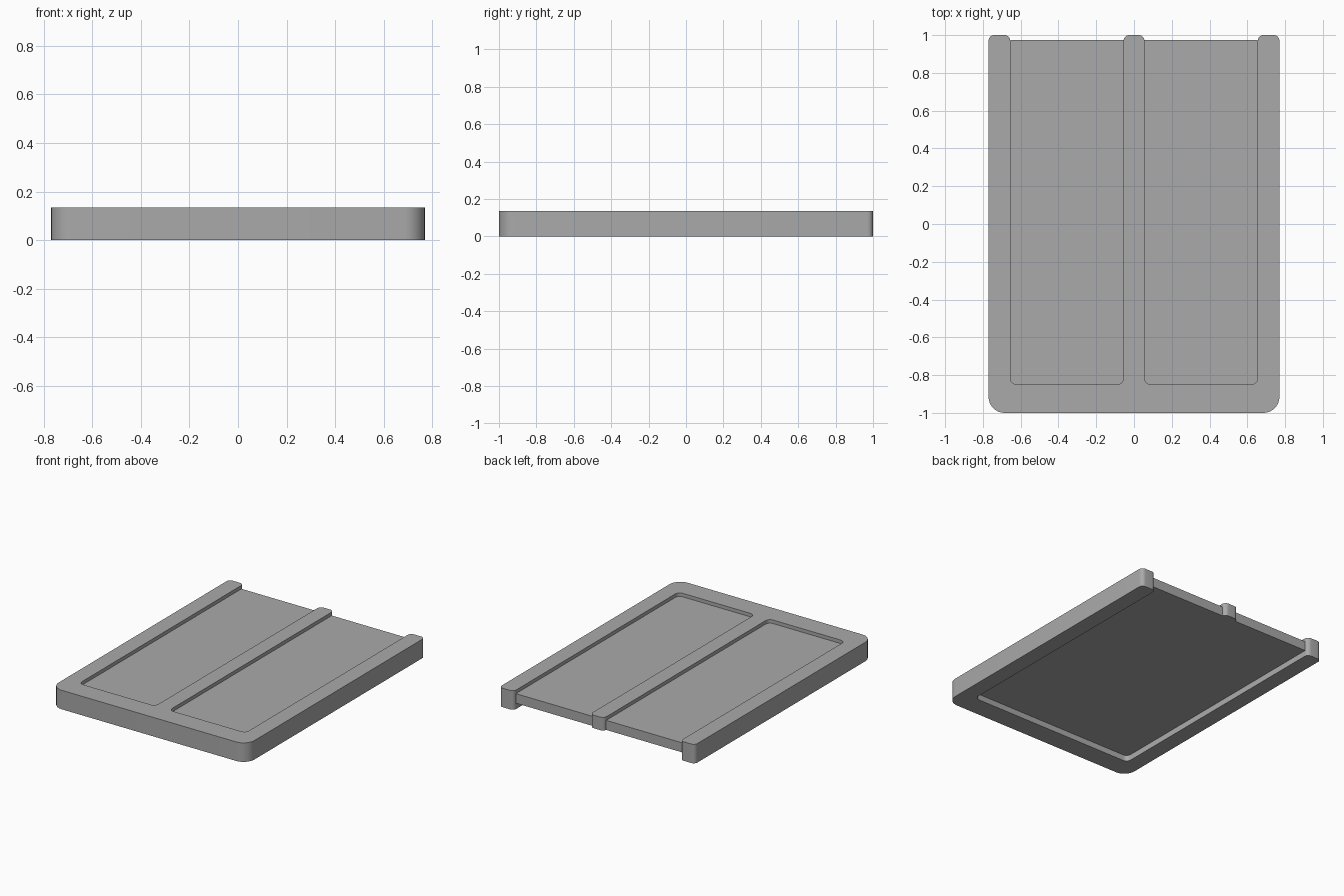
import bpy, bmesh, math
from mathutils import Vector

cube = bpy.data.objects.get("Cube")
if cube:
    bpy.data.objects.remove(cube, do_unlink=True)

grey = bpy.data.materials.new("mid_grey")
grey.use_nodes = True
colour = (0.4, 0.4, 0.4, 1)
grey.diffuse_color = colour
grey.node_tree.nodes["Principled BSDF"].inputs["Base Color"].default_value = colour

WIDTH, RAIL, BAR = 0.77, 0.655, 0.055     # half widths
FRONT, LIP, BACK, PANEL_BACK = -1, -0.85, 1, 0.975
TOP, PANEL_TOP, UNDERSIDE = 0.135, 0.11, 0.042
FILLET, END = 0.035, 0.03


def rounded(corners, steps=8):
    """Outline with a tangent arc at every (x, y, radius) corner."""
    points = []
    for i, (x, y, r) in enumerate(corners):
        p = Vector((x, y))
        if r == 0:
            points.append(p)
            continue
        a = (Vector(corners[i - 1][:2]) - p).normalized()
        b = (Vector(corners[(i + 1) % len(corners)][:2]) - p).normalized()
        # all corners are right angles
        centre = p + (a + b) * r
        for k in range(steps + 1):
            t = math.pi / 2 * k / steps
            points.append(centre - b * r * math.cos(t) - a * r * math.sin(t))
    return points


def prism(name, corners, z0, z1):
    bm = bmesh.new()
    face = bm.faces.new([bm.verts.new((p.x, p.y, z0)) for p in rounded(corners)])
    out = bmesh.ops.extrude_face_region(bm, geom=[face], use_keep_orig=True)
    verts = [g for g in out["geom"] if isinstance(g, bmesh.types.BMVert)]
    bmesh.ops.translate(bm, verts=verts, vec=(0, 0, z1 - z0))
    bmesh.ops.recalc_face_normals(bm, faces=bm.faces)
    mesh = bpy.data.meshes.new(name)
    bm.to_mesh(mesh)
    bm.free()
    mesh.materials.append(grey)
    obj = bpy.data.objects.new(name, mesh)
    bpy.context.collection.objects.link(obj)
    bpy.ops.object.select_all(action='DESELECT')
    obj.select_set(True)
    bpy.context.view_layer.objects.active = obj
    bpy.ops.object.shade_smooth_by_angle(angle=math.radians(30))
    return obj


# Three-sided outer frame, open at the back
prism("outer_frame", [
    (-WIDTH, FRONT, 0.085), (WIDTH, FRONT, 0.085),
    (WIDTH, BACK, END), (RAIL, BACK, END),
    (RAIL, LIP, FILLET), (-RAIL, LIP, FILLET),
    (-RAIL, BACK, END), (-WIDTH, BACK, END)], 0, TOP)

# Centre divider, flared where it meets the front of the frame
FLARE = BAR + FILLET
prism("centre_divider", [
    (-FLARE, LIP, 0), (FLARE, LIP, 0), (BAR, LIP, FILLET),
    (BAR, BACK, END), (-BAR, BACK, END), (-BAR, LIP, FILLET)], UNDERSIDE, TOP)

# Recessed panels on either side of the divider
for side, x0, x1 in (("right", -RAIL, -BAR), ("left", BAR, RAIL)):
    prism(side + "_panel", [
        (x0, LIP, FILLET), (x1, LIP, FILLET),
        (x1, PANEL_BACK, 0), (x0, PANEL_BACK, 0)], UNDERSIDE, PANEL_TOP)
